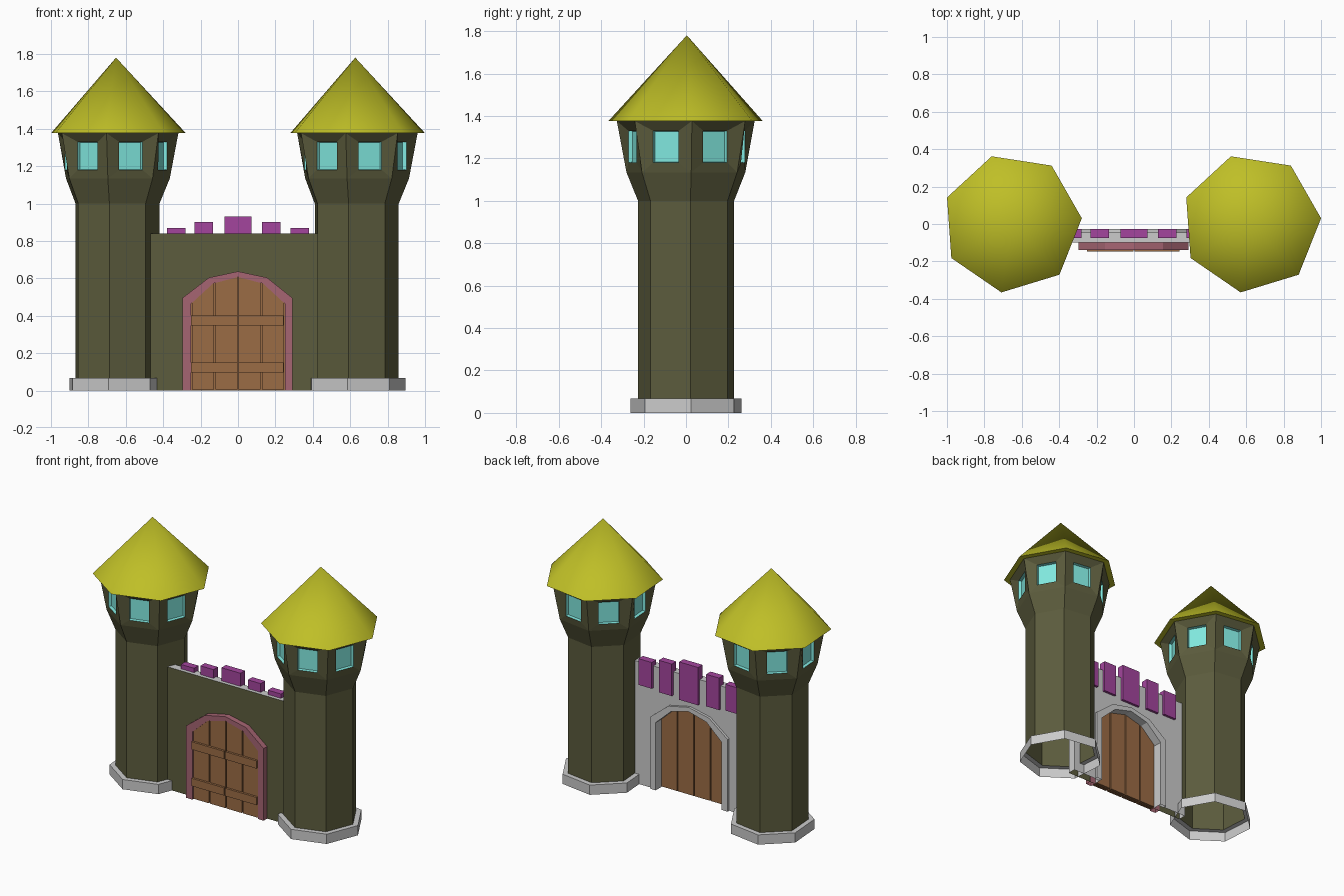
import bpy, bmesh, math
from mathutils import Vector

if "Cube" in bpy.data.objects:
    bpy.data.objects.remove(bpy.data.objects["Cube"])

SIDES, TURN = 7, math.radians(4.1)
TOWERS = {"left": (-0.652, 0.004), "right": (0.627, 0.004)}


def material(name, rgb):
    m = bpy.data.materials.new(name)
    m.diffuse_color = (*rgb, 1)
    m.use_nodes = True
    m.node_tree.nodes["Principled BSDF"].inputs["Base Color"].default_value = m.diffuse_color
    return m


STONE = material("dark_stone", (0.108, 0.108, 0.047))
ROOF = material("roof_yellow", (0.52, 0.52, 0.02))
GLASS = material("window_blue", (0.22, 0.81, 0.74))
WOOD = material("wood", (0.33, 0.15, 0.06))
FRAME = material("frame_pink", (0.38, 0.13, 0.17))
PURPLE = material("merlon_purple", (0.37, 0.06, 0.34))
GREY = material("plain_grey", (0.8, 0.8, 0.8))


def finish(name, bm, mats):
    me = bpy.data.meshes.new(name)
    bm.to_mesh(me)
    bm.free()
    for m in mats:
        me.materials.append(m)
    ob = bpy.data.objects.new(name, me)
    bpy.context.collection.objects.link(ob)
    return ob


def lathe(profile, centre):
    """Seven-sided rings of (radius, z), joined; returns bmesh, face bands and rings."""
    bm = bmesh.new()
    rings = []
    for r, z in profile:
        ring = []
        for i in range(SIDES):
            a = TURN + math.tau * i / SIDES
            ring.append(bm.verts.new((centre[0] + r * math.cos(a), centre[1] + r * math.sin(a), z)))
        rings.append(ring)
    bands = []
    for lo, hi in zip(rings, rings[1:]):
        bands.append([bm.faces.new((lo[i], lo[(i + 1) % SIDES], hi[(i + 1) % SIDES], hi[i]))
                      for i in range(SIDES)])
    return bm, bands, rings


def prism(name, pts, y0, y1, mats):
    """Extrude an x-z outline from y0 (front) to y1; second material goes on the front."""
    bm = bmesh.new()
    face = bm.faces.new([bm.verts.new((x, y0, z)) for x, z in pts])
    ext = bmesh.ops.extrude_face_region(bm, geom=[face], use_keep_orig=True)
    for v in ext["geom"]:
        if isinstance(v, bmesh.types.BMVert):
            v.co.y = y1
    bmesh.ops.recalc_face_normals(bm, faces=bm.faces)
    # Undersides resting on the ground stay open
    under = [f for f in bm.faces if all(abs(v.co.z) < 0.001 for v in f.verts)]
    bmesh.ops.delete(bm, geom=under, context='FACES')
    if len(mats) > 1:
        for f in bm.faces:
            if f.normal.y < -0.9:
                f.material_index = 1
    return finish(name, bm, mats)


def box(name, x0, x1, y0, y1, z0, z1, mat):
    return prism(name, [(x0, z0), (x1, z0), (x1, z1), (x0, z1)], y0, y1, [mat])


for side, c in TOWERS.items():
    # Grey footing
    bm, _, _ = lathe([(0.269, 0), (0.269, 0.067), (0.232, 0.067)], c)
    finish(side + "_footing", bm, [])

    # Shaft and flared lookout with an upright recessed window in each face
    bm, bands, _ = lathe([(0.233, 0.067), (0.233, 1.0), (0.288, 1.134), (0.334, 1.376)], c)
    for f in bands[2]:
        f.normal_update()
        out = Vector((f.normal.x, f.normal.y, 0)).normalized()
        tangent = Vector((-out.y, out.x, 0))
        mid = sum((v.co for v in f.verts), Vector()) / 4
        bmesh.ops.inset_individual(bm, faces=[f], thickness=0.05)
        for v in f.verts:
            d = v.co - mid
            v.co = (mid - out * 0.012 + tangent * math.copysign(0.065, d.dot(tangent))
                    + Vector((0, 0, math.copysign(0.075, d.z))))
        f.normal_update()
        reveal = bmesh.ops.inset_individual(bm, faces=[f], thickness=0.004, depth=-0.02)
        for g in reveal["faces"] + [f]:
            g.material_index = 1
    finish(side + "_tower", bm, [STONE, GLASS])

    # Pointed roof, softly shaded with a crisp eave
    bm, _, rings = lathe([(0.374, 1.376)], c)
    bm.faces.new(rings[0][::-1])
    tip = bm.verts.new((*c, 1.78))
    for i in range(SIDES):
        f = bm.faces.new((rings[0][i], rings[0][(i + 1) % SIDES], tip))
        f.smooth = True
    for e in bm.edges:
        e.smooth = tip in e.verts
    finish(side + "_roof", bm, [ROOF])

# Gate wall with arched opening: grey, with a dark stone front
INNER = [(-0.25, 0), (-0.25, 0.465), (-0.134, 0.572), (0, 0.607),
         (0.134, 0.572), (0.25, 0.465), (0.25, 0)]
OUTER = [(-0.297, 0), (-0.297, 0.495), (-0.155, 0.604), (0, 0.637),
         (0.155, 0.604), (0.291, 0.495), (0.291, 0)]
prism("gate_wall", [(-0.47, 0)] + INNER + [(0.47, 0), (0.47, 0.84), (-0.47, 0.84)],
      -0.10, -0.045, [GREY, STONE])

# Arch surrounds, front and back
prism("front_arch_frame", OUTER + INNER[::-1], -0.138, -0.095, [FRAME])
prism("rear_arch_frame", OUTER + INNER[::-1], -0.05, -0.028, [GREY])

# Merlons, taller toward the middle
for i, (x0, x1, z0, z1) in enumerate([(-0.38, -0.28, 0.69, 0.87), (-0.232, -0.134, 0.68, 0.90),
                                      (-0.072, 0.072, 0.67, 0.93), (0.128, 0.226, 0.68, 0.90),
                                      (0.28, 0.38, 0.69, 0.87)]):
    box(f"merlon_{i + 1}", x0, x1, -0.076, -0.028, z0, z1, PURPLE)


def arch_z(x):
    for (xa, za), (xb, zb) in zip(INNER[1:-1], INNER[2:-1]):
        if xa <= x <= xb:
            return za + (zb - za) * (x - xa) / (xb - xa)


# Door planks, backing and straps
gap = 0.004
for i in range(4):
    a, b = -0.25 + 0.125 * i + gap, -0.125 + 0.125 * i - gap
    xs = [b] + [k for k in (0.134, -0.134) if a < k < b] + [a]
    prism(f"door_plank_{i + 1}", [(a, 0.005), (b, 0.005)] + [(x, arch_z(x)) for x in xs],
          -0.132, -0.088, [WOOD])
prism("door_backing", INNER, -0.112, -0.100, [WOOD])
for s, (x0, x1) in {"left": (-0.25, -0.004), "right": (0.004, 0.242)}.items():
    for level, z in (("lower", 0.097), ("upper", 0.348)):
        box(f"{s}_{level}_strap", x0, x1, -0.147, -0.13, z, z + 0.053, WOOD)
